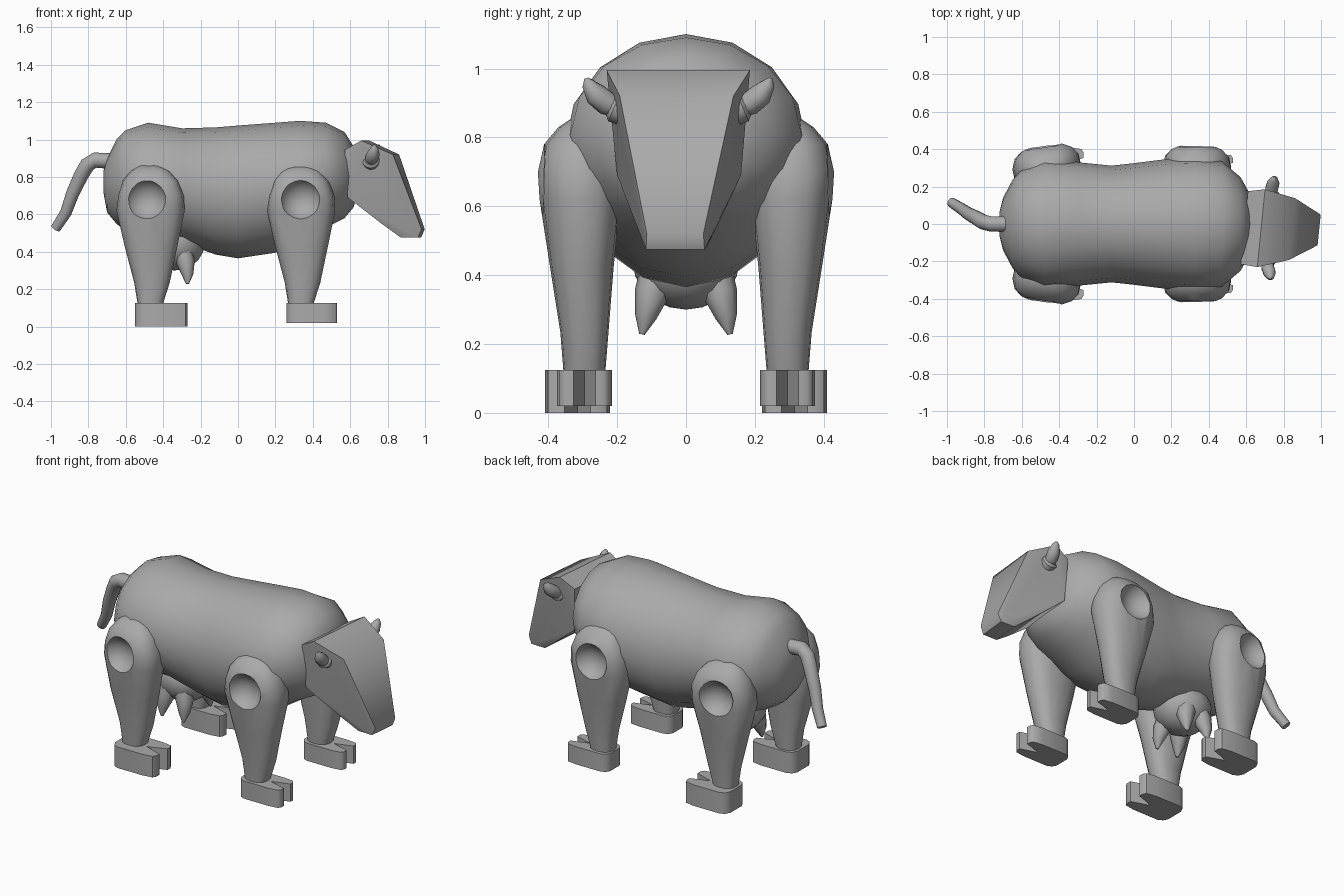
import bpy, bmesh
from math import sin, cos, pi, radians
from mathutils import Vector

if "Cube" in bpy.data.objects:
    bpy.data.objects.remove(bpy.data.objects["Cube"])

grey = bpy.data.materials.new("dark_grey")
grey.diffuse_color = (.4, .4, .4, 1)
grey.use_nodes = True
grey.node_tree.nodes["Principled BSDF"].inputs["Base Color"].default_value = grey.diffuse_color


def finish(bm, name, angle=40, mirror=False):
    """Turn a bmesh into a named, shaded object."""
    bmesh.ops.recalc_face_normals(bm, faces=bm.faces)
    me = bpy.data.meshes.new(name)
    bm.to_mesh(me)
    bm.free()
    me.materials.append(grey)
    ob = bpy.data.objects.new(name, me)
    bpy.context.collection.objects.link(ob)
    shade(ob, angle)
    if mirror:
        mirror_y(ob)
    return ob


def shade(ob, angle):
    ob.data.shade_smooth()
    ob.data.set_sharp_from_angle(angle=radians(angle))


def mirror_y(ob):
    m = ob.modifiers.new("mirror", 'MIRROR')
    m.use_axis = (False, True, False)


def loft(rings):
    """Skin a list of equal-length point loops and cap the ends."""
    bm = bmesh.new()
    loops = [[bm.verts.new(p) for p in ring] for ring in rings]
    n = len(loops[0])
    for a, b in zip(loops, loops[1:]):
        for i in range(n):
            bm.faces.new((a[i], a[(i + 1) % n], b[(i + 1) % n], b[i]))
    bm.faces.new(loops[0])
    bm.faces.new(loops[-1])
    return bm


def oval(c, u, v, n, power=1.0):
    """Points of a (super)ellipse around c spanned by vectors u and v."""
    out = []
    for i in range(n):
        s, k = sin(2 * pi * i / n), cos(2 * pi * i / n)
        s = abs(s) ** power * (1 if s > 0 else -1)
        k = abs(k) ** power * (1 if k > 0 else -1)
        out.append(Vector(c) + Vector(u) * k + Vector(v) * s)
    return out


def tube(path, n=10):
    """Tapered tube through (x, y, z, radius) points."""
    pts = [Vector(p[:3]) for p in path]
    rings = []
    for i, p in enumerate(pts):
        t = (pts[min(i + 1, len(pts) - 1)] - pts[max(i - 1, 0)]).normalized()
        u = t.cross(Vector((0, 1, 0))).normalized()
        v = t.cross(u)
        rings.append(oval(p, u * path[i][3], v * path[i][3], n))
    return loft(rings)


# Barrel body: x, half width, bottom, top
body = [(-.72, .06, .72, .83), (-.70, .14, .61, .90), (-.65, .235, .55, 1.0),
        (-.60, .29, .51, 1.05), (-.48, .345, .46, 1.09), (-.30, .33, .45, 1.06),
        (-.12, .312, .385, 1.065), (0, .325, .365, 1.075), (.2, .35, .395, 1.09),
        (.33, .353, .44, 1.10), (.47, .335, .53, 1.09), (.57, .25, .58, 1.04),
        (.62, .16, .64, .96), (.635, .06, .73, .85)]
finish(loft([oval((x, 0, (b + t) / 2), (0, w, 0), (0, 0, (t - b) / 2), 16)
             for x, w, b, t in body]), "body", 60)

# Legs: z, x min, x max, inner y, outer y
leg = [(.11, .27, .40, .235, .355), (.235, .25, .44, .225, .365),
       (.425, .20, .48, .21, .395), (.62, .155, .52, .19, .425),
       (.70, .165, .515, .19, .43), (.78, .19, .485, .2, .412),
       (.83, .23, .44, .22, .37), (.86, .275, .385, .25, .325)]
# Hoof outline: along the foot, across the foot, with a V cleft in the toe
half = [(0, .55), (.05, .85), (.15, 1), (.75, 1), (.96, .9), (1, .7), (1, .4)]
outline = [(u, -v) for u, v in half] + [(.6, 0)] + [(u, v) for u, v in reversed(half)]

for part, dx, slant, disc_x, foot in (
        ("front", 0, -.03, .335, (.26, .53, .215, .375, .02)),
        ("hind", -.805, .09, -.495, (-.55, -.27, .22, .41, 0))):
    rings = []
    for z, x0, x1, y0, y1 in leg:
        ring = oval(((x0 + x1) / 2, -(y0 + y1) / 2, z),
                    ((x1 - x0) / 2, 0, 0), (0, (y1 - y0) / 2, 0), 16, .82)
        for p in ring:
            if z > .5:
                p.y -= slant * (p.x - .335)
            p.x += dx
        rings.append(ring)
    ob = finish(loft(rings), part + "_legs")
    # Dished hollow in the shoulder or hip
    bm = bmesh.new()
    bmesh.ops.create_uvsphere(bm, u_segments=24, v_segments=16, radius=.115)
    bmesh.ops.translate(bm, verts=bm.verts, vec=(disc_x, -.465, .68))
    cutter = finish(bm, part + "_cutter")
    cutter.hide_render = True
    cut = ob.modifiers.new("dish", 'BOOLEAN')
    cut.operation = 'DIFFERENCE'
    cut.object = cutter
    bpy.context.view_layer.objects.active = ob
    bpy.ops.object.modifier_apply(modifier="dish")
    bpy.data.objects.remove(cutter)
    shade(ob, 40)
    mirror_y(ob)
    # Cloven hooves
    x0, x1, y0, y1, zb = foot
    finish(loft([[(x0 + u * (x1 - x0), -(y0 + y1) / 2 + v * (y1 - y0) / 2, z)
                  for u, v in outline] for z in (zb, .125)]),
           part + "_hooves", 50, True)

# Wedge head: x, z, half width, turned slightly to one side
bm = bmesh.new()
for x, z, w in ((.59, .945, .195), (.68, .995, .208), (.845, .92, .165), (.99, .52, .082),
                (.97, .475, .085), (.88, .475, .085), (.78, .55, .12), (.605, .69, .18)):
    for s in (-1, 1):
        bm.verts.new((x + .1 * s * w, s * w - .02 - .03 * (x - .6), z))
bmesh.ops.convex_hull(bm, input=bm.verts)
finish(bm, "head", 50)

# Horns rising from round collars
for s, name in ((-1, "right"), (1, "left")):
    c, x = -.022, .72 + .01 * s
    finish(tube([(x, c + s * .15, .875, .045), (x, c + s * .185, .89, .047),
                 (x, c + s * .195, .895, .034)], 12), name + "_horn_collar", 35)
    finish(tube([(x, c + s * .17, .885, .03), (x + .005, c + s * .21, .90, .035),
                 (x + .015, c + s * .24, .925, .034), (x + .02, c + s * .262, .955, .02),
                 (x + .02, c + s * .268, .972, .006)]), name + "_horn", 50)

# Tail
finish(tube([(-.68, 0, .885, .042), (-.765, 0, .89, .041), (-.805, .01, .865, .041),
             (-.838, .03, .81, .039), (-.885, .055, .71, .035), (-.92, .08, .61, .031),
             (-.975, .115, .525, .027)], 12), "tail", 50)

# Udder with four teats
bm = bmesh.new()
bmesh.ops.create_uvsphere(bm, u_segments=16, v_segments=10, radius=1)
for v in bm.verts:
    v.co = (-.34 + v.co.x * .16, v.co.y * .155, .44 + v.co.z * .14)
finish(bm, "udder", 60)
for x, d, name in ((-.28, .02, "front"), (-.40, -.02, "hind")):
    finish(tube([(x - d, -.08, .41, .055), (x, -.10, .345, .05),
                 (x + d / 2, -.117, .28, .032), (x + d / 2, -.128, .228, .008)], 8),
           name + "_teats", 50, True)
